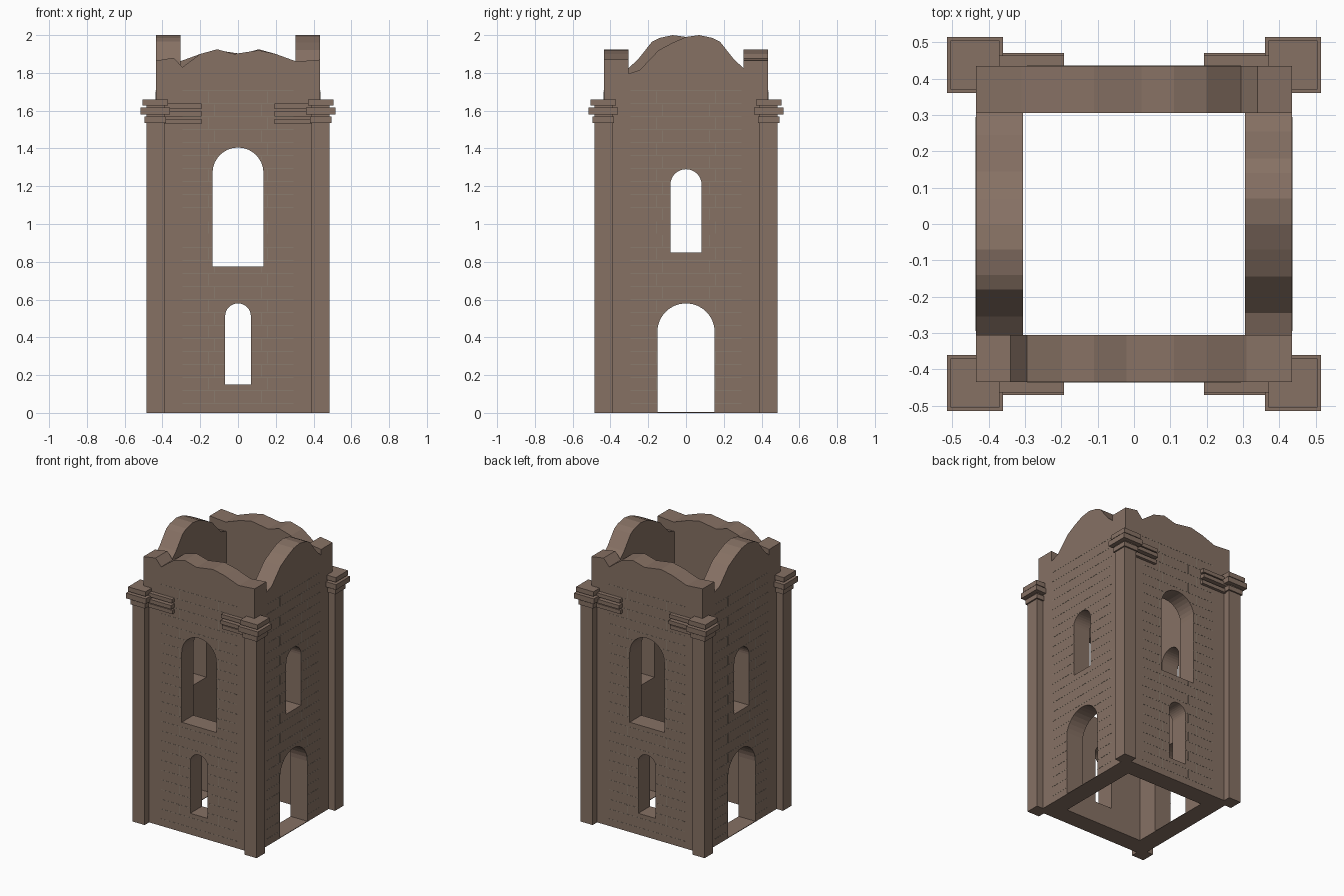
import bpy, bmesh, math
from mathutils import Matrix, Vector

cube = bpy.data.objects.get("Cube")
if cube:
    bpy.data.objects.remove(cube, do_unlink=True)


def material(name, rgb):
    m = bpy.data.materials.new(name)
    m.use_nodes = True
    m.diffuse_color = (*rgb, 1)
    m.node_tree.nodes["Principled BSDF"].inputs["Base Color"].default_value = (*rgb, 1)
    return m


STONE = material("brown stone", (0.24, 0.165, 0.127))
MORTAR = material("pale mortar", (0.27, 0.235, 0.18))
OUTER, INNER = 0.435, 0.305


def make_object(name, bm, mat, turn=0):
    """Turn a bmesh about z by quarter turns and link it as an object."""
    bmesh.ops.recalc_face_normals(bm, faces=bm.faces)
    bm.transform(Matrix.Rotation(turn * math.pi / 2, 4, 'Z'))
    mesh = bpy.data.meshes.new(name)
    bm.to_mesh(mesh)
    bm.free()
    mesh.materials.append(mat)
    ob = bpy.data.objects.new(name, mesh)
    bpy.context.collection.objects.link(ob)
    return ob


def add_box(bm, lo, hi):
    lo, hi = Vector(lo), Vector(hi)
    geo = bmesh.ops.create_cube(bm, size=1)["verts"]
    bmesh.ops.scale(bm, vec=hi - lo, verts=geo)
    bmesh.ops.translate(bm, vec=(lo + hi) / 2, verts=geo)


def extrude_outline(points, y0, y1):
    """Solid from an outline in x and z, running from y0 to y1."""
    bm = bmesh.new()
    face = bm.faces.new([bm.verts.new((x, y0, z)) for x, z in points])
    new = bmesh.ops.extrude_face_region(bm, geom=[face])["geom"]
    verts = [v for v in new if isinstance(v, bmesh.types.BMVert)]
    bmesh.ops.translate(bm, vec=(0, y1 - y0, 0), verts=verts)
    return bm


def arch(half, bottom, top, steps=16):
    """Round-headed opening outline."""
    spring = top - half
    head = [(half * math.cos(math.pi * i / steps), spring + half * math.sin(math.pi * i / steps))
            for i in range(steps + 1)]
    return [(-half, bottom), (half, bottom)] + head


def cut(ob, openings, turn):
    """Cut arched openings through a front-facing wall turned into place."""
    for opening in openings:
        cutter = make_object("opening_cutter", extrude_outline(arch(*opening), -0.6, -0.2), STONE, turn)
        cutter.hide_render = True
        mod = ob.modifiers.new("opening", 'BOOLEAN')
        mod.operation, mod.solver, mod.object = 'DIFFERENCE', 'EXACT', cutter
        graph = bpy.context.evaluated_depsgraph_get()
        mesh = bpy.data.meshes.new_from_object(ob.evaluated_get(graph))
        ob.modifiers.clear()
        ob.data = mesh
        bpy.data.objects.remove(cutter, do_unlink=True)


def mortar_joints():
    """Thin running-bond joint lines on the middle of a wall."""
    bm = bmesh.new()
    pitch, thin, y0, y1 = 0.069, 0.0012, -OUTER - 0.001, -OUTER + 0.001
    for i in range(25):
        z = 0.05 + pitch * i
        add_box(bm, (-0.295, y0, z - thin), (0.295, y1, z + thin))
        if i < 24:
            for x in ((-0.155, 0.155) if i % 2 else (-0.125, 0.09, 0.125)):
                add_box(bm, (x - thin, y0, z + 0.004), (x + thin, y1, z + pitch - 0.004))
    return bm


# Ragged broken tops of the walls, left to right as seen from outside
front_top = [(-OUTER, 1.865), (-0.34, 1.88), (-0.295, 1.83), (-0.2, 1.9), (-0.11, 1.925),
             (-0.02, 1.9), (0.11, 1.92), (0.2, 1.9), (0.31, 1.86), (OUTER, 1.87)]
side_top = [(-INNER, 1.795), (-0.245, 1.815), (-0.145, 1.92), (-0.07, 1.96), (0, 1.99),
            (0.07, 2.0), (0.14, 1.985), (0.18, 1.965), (0.255, 1.87), (INNER, 1.825)]
# Openings as half width, bottom, top; the doors keep a thin threshold
windows = [(0.135, 0.775, 1.405), (0.068, 0.15, 0.58)]
door_and_window = [(0.152, 0.004, 0.58), (0.083, 0.85, 1.29)]

# Walls: opposite walls are the same shape turned half way round
for turn, side in enumerate(("front", "left", "back", "right")):
    long_wall = turn % 2 == 0
    top = front_top if long_wall else side_top
    # Right and left are quarter turns of a front-facing wall
    half = OUTER if long_wall else INNER
    outline = [(half, 0), (-half, 0)] + top
    openings = windows if long_wall else door_and_window
    name = {"left": "left", "right": "right"}.get(side, side)
    wall = make_object(name + "_wall", extrude_outline(outline, -OUTER, -INNER), STONE, turn)
    cut(wall, openings, turn)
    joints = make_object(name + "_mortar_joints", mortar_joints(), MORTAR, turn)
    cut(joints, openings, turn)

# Corner pilasters with three-slab capitals
slabs = [(0.38, 0.495, 1.535, 1.568), (0.36, 0.515, 1.58, 1.617), (0.37, 0.505, 1.627, 1.66)]
for turn, corner in enumerate(("front_right", "front_left", "back_left", "back_right")):
    bm = bmesh.new()
    add_box(bm, (-0.485, -0.485, 0), (-0.39, -0.39, 1.64))
    make_object(corner + "_pilaster", bm, STONE, turn)
    bm = bmesh.new()
    for a, b, z0, z1 in slabs:
        add_box(bm, (-b, -b, z0), (-a, -a, z1))
    make_object(corner + "_capital", bm, STONE, turn)

# Broken cornice stubs on the front and back walls
for turn, side in ((0, "front"), (2, "back")):
    bm = bmesh.new()
    for s in (-1, 1):
        for z, reach in ((1.53, 0.455), (1.57, 0.47), (1.61, 0.463)):
            xs = sorted((s * 0.193, s * 0.39))
            add_box(bm, (xs[0], -reach, z), (xs[1], -0.43, z + 0.027))
    make_object(side + "_cornice_stubs", bm, STONE, turn)
